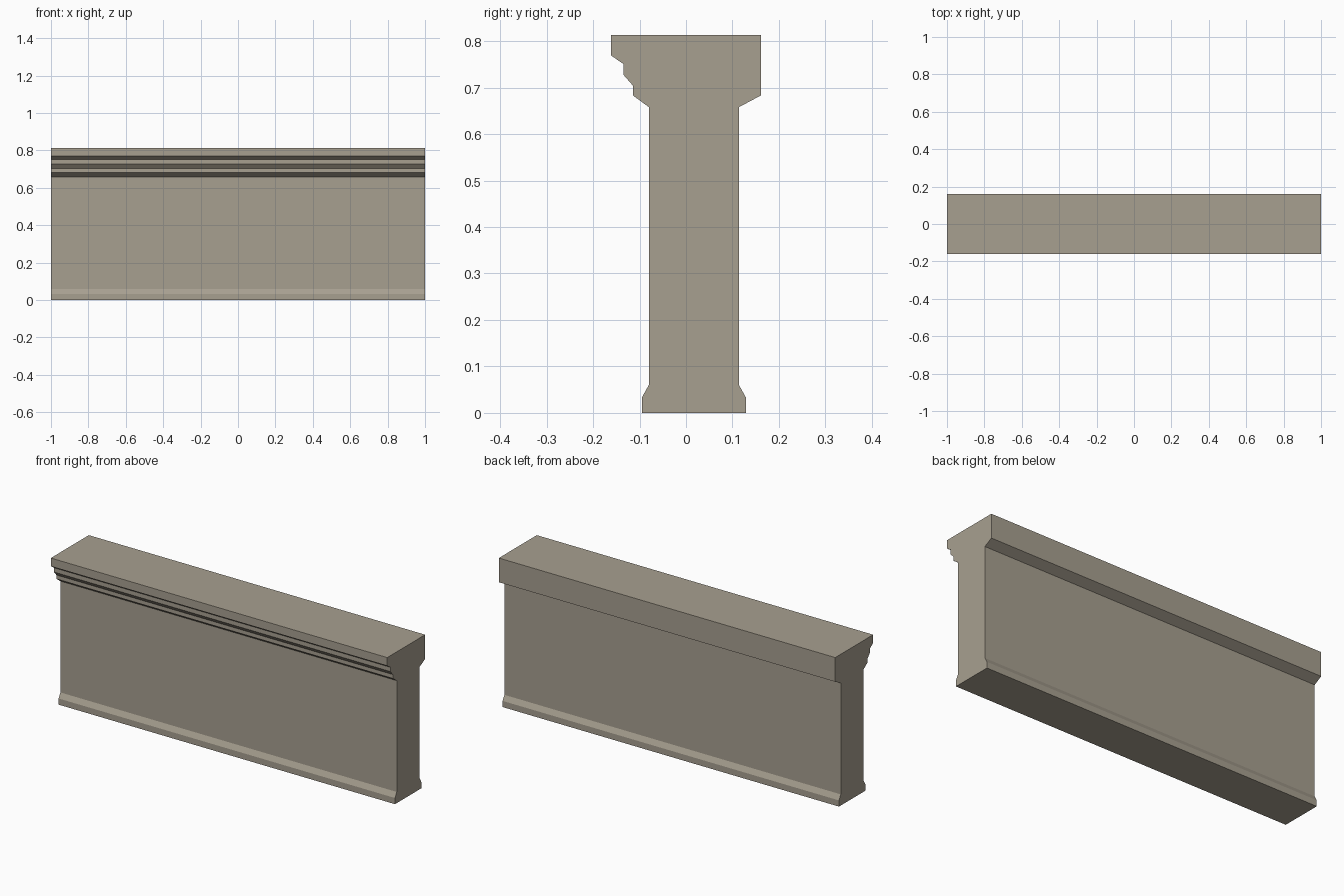
import bpy
import bmesh

cube = bpy.data.objects.get("Cube")
if cube:
    bpy.data.objects.remove(cube, do_unlink=True)

HALF_LENGTH = 1.0

# Stone colour
stone = bpy.data.materials.new("warm_grey_stone")
stone.use_nodes = True
colour = (0.39, 0.35, 0.28, 1)
stone.diffuse_color = colour
shader = stone.node_tree.nodes["Principled BSDF"]
shader.inputs["Base Color"].default_value = colour
shader.inputs["Roughness"].default_value = 0.9

# Wall section as (y, z): front side upwards, then back side downwards
front_side = [(-0.095, 0), (-0.095, 0.033), (-0.08, 0.06), (-0.08, 0.658),
              (-0.114, 0.683), (-0.114, 0.704), (-0.135, 0.728),
              (-0.135, 0.751), (-0.161, 0.769), (-0.161, 0.813)]
back_side = [(0.161, 0.813), (0.161, 0.683), (0.114, 0.658),
             (0.114, 0.06), (0.129, 0.033), (0.129, 0)]

# Sweep the section along the length of the wall
bm = bmesh.new()
end = bm.faces.new([bm.verts.new((-HALF_LENGTH, y, z))
                    for y, z in front_side + back_side])
swept = bmesh.ops.extrude_face_region(bm, geom=[end], use_keep_orig=True)
moved = [v for v in swept["geom"] if isinstance(v, bmesh.types.BMVert)]
bmesh.ops.translate(bm, verts=moved, vec=(2 * HALF_LENGTH, 0, 0))
bmesh.ops.recalc_face_normals(bm, faces=bm.faces)

mesh = bpy.data.meshes.new("parapet_wall")
bm.to_mesh(mesh)
bm.free()
mesh.materials.append(stone)
wall = bpy.data.objects.new("parapet_wall", mesh)
bpy.context.collection.objects.link(wall)
